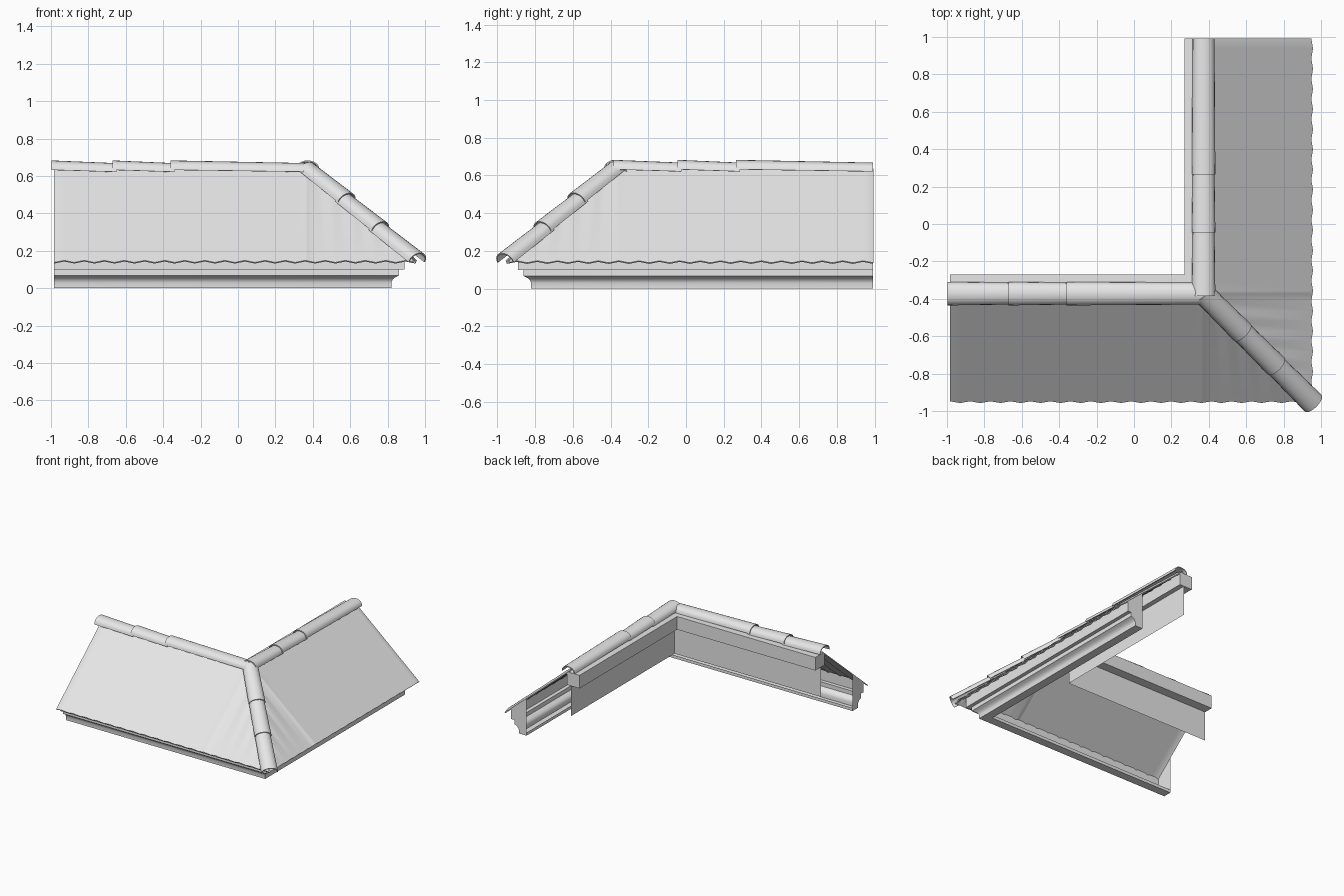
import bpy, bmesh, math
from mathutils import Vector

cube = bpy.data.objects.get("Cube")
if cube:
    bpy.data.objects.remove(cube, do_unlink=True)

grey = bpy.data.materials.new("light grey")
grey.use_nodes = True
grey.diffuse_color = (0.8, 0.8, 0.8, 1)
grey.node_tree.nodes["Principled BSDF"].inputs["Base Color"].default_value = (0.8, 0.8, 0.8, 1)

END_A, END_B = -0.983, 0.992      # open ends of the two wings
RIDGE, EAVE = 0.372, 0.95         # distance out from the inner corner
RIDGE_Z, EAVE_Z = 0.63, 0.14
SLOPE = (RIDGE_Z - EAVE_Z) / (EAVE - RIDGE)


def roof_z(v):
    return RIDGE_Z - (v - RIDGE) * SLOPE


def finish(name, bm, angle=35, thickness=0):
    """Turn a bmesh into a shaded object, with optional sheet thickness."""
    bmesh.ops.recalc_face_normals(bm, faces=bm.faces)
    mesh = bpy.data.meshes.new(name)
    bm.to_mesh(mesh)
    bm.free()
    mesh.materials.append(grey)
    obj = bpy.data.objects.new(name, mesh)
    bpy.context.collection.objects.link(obj)
    bpy.ops.object.select_all(action='DESELECT')
    obj.select_set(True)
    bpy.context.view_layer.objects.active = obj
    if thickness:
        mod = obj.modifiers.new("thickness", 'SOLIDIFY')
        mod.thickness = thickness
        mod.offset = 0
        bpy.ops.object.modifier_apply(modifier=mod.name)
    bpy.ops.object.shade_smooth_by_angle(angle=math.radians(angle))
    return obj


def sweep(name, profile, closed=False, cap=None):
    """Run a (distance out, height) profile along both wings with a mitred corner."""
    bm = bmesh.new()
    rows = [[bm.verts.new(p) for p in row] for row in (
        [(END_A, -v, z) for v, z in profile],
        [(v, -v, z) for v, z in profile],
        [(v, END_B, z) for v, z in profile])]
    n = len(profile)
    for a, b in zip(rows, rows[1:]):
        for i in range(n if closed else n - 1):
            j = (i + 1) % n
            bm.faces.new((a[i], b[i], b[j], a[j]))
    if closed:
        bm.faces.new(rows[0])
        bm.faces.new(rows[-1])
    if cap:
        bm.faces.new([bm.verts.new((END_A, -v, z)) for v, z in cap])
        bm.faces.new([bm.verts.new((v, END_B, z)) for v, z in cap])
    return finish(name, bm, 25)


def roof_sheet(name, end, place):
    """Corrugated slope, trimmed along the hip; place maps (along, out, z)."""
    bm = bmesh.new()
    span = EAVE - end
    count = 2 * round(span / 0.107)
    stops = sorted([end + span * i / count for i in range(count + 1)] + [RIDGE])
    nx, nz = math.sin(math.atan(SLOPE)), math.cos(math.atan(SLOPE))
    pairs = []
    for u in stops:
        phase = (u - end) / span * count
        fold = 1 - 2 * abs((phase % 2) - 1)
        d = 0.007 * fold
        top = max(RIDGE - 0.01, min(u, EAVE - 0.006))
        pairs.append([bm.verts.new(place(u, v + d * nx, roof_z(v) + d * nz))
                      for v in (top, EAVE)])
    for a, b in zip(pairs, pairs[1:]):
        bm.faces.new((a[0], b[0], b[1], a[1]))
    return finish(name, bm, 45, 0.008)


def cap_tile(name, start, end, half=0.058, height=0.05):
    """Half-round cover tile whose start end sits higher, lapping its neighbour."""
    a, b = Vector(start), Vector(end)
    axis = (b - a).normalized()
    side = axis.cross(Vector((0, 0, 1))).normalized()
    up = side.cross(axis)
    bm = bmesh.new()
    rings = []
    for p, lift, grow in ((a, 0.007, 1.03), (b, -0.004, 0.95)):
        ring = []
        for i in range(11):
            t = math.pi * i / 10
            ring.append(bm.verts.new(p + side * half * grow * math.cos(t)
                                     + up * (height * grow * math.sin(t) ** 0.85 + lift)))
        rings.append(ring)
    for i in range(10):
        bm.faces.new((rings[0][i], rings[0][i + 1], rings[1][i + 1], rings[1][i]))
    return finish(name, bm, 40, 0.007)


# Roof slopes
roof_sheet("front_roof_slope", END_A, lambda u, v, z: (u, -v, z))
roof_sheet("side_roof_slope", -END_B, lambda u, v, z: (v, -u, z))

# Moulded cornice under the eaves, closed at the wing ends
moulding = [(0.75, 0), (0.82, 0), (0.82, 0.03), (0.825, 0.043), (0.836, 0.055),
            (0.86, 0.067), (0.86, 0.1), (0.89, 0.1), (0.89, roof_z(0.89) - 0.006)]
sweep("cornice", [(0.75, 0.025)] + moulding,
      cap=moulding + [(0.75, roof_z(0.75) - 0.006)])

# Ridge beam and the board hanging below it
sweep("ridge_beam", [(0.27, 0.515), (0.385, 0.515), (0.385, 0.61),
                     (0.372, 0.622), (0.27, 0.622)], closed=True)
sweep("hanging_board", [(0.345, 0.27), (0.345, 0.52)])

# Ridge cover tiles on both wings
for wing, stops in (("front", (-0.997, -0.67, -0.36, 0.385)),
                    ("side", (-0.385, -0.045, 0.265, 0.992))):
    for i, (s, e) in enumerate(zip(stops, stops[1:])):
        ends = [(t, -RIDGE, 0.625) if wing == "front" else (RIDGE, t, 0.625)
                for t in (s, e + (0.02 if i < 2 else 0))]
        cap_tile(f"{wing}_ridge_tile_{i + 1}", *ends, height=0.046)

# Hip cover tiles, each lower end lapping the next tile down
hip_stops = (0.365, 0.575, 0.755, 0.953)
for i, (s, e) in enumerate(zip(hip_stops, hip_stops[1:])):
    s -= 0.015 if i else 0
    cap_tile(f"hip_tile_{i + 1}", (e, -e, roof_z(e) - 0.004),
             (s, -s, roof_z(s) - 0.004), height=0.052)
